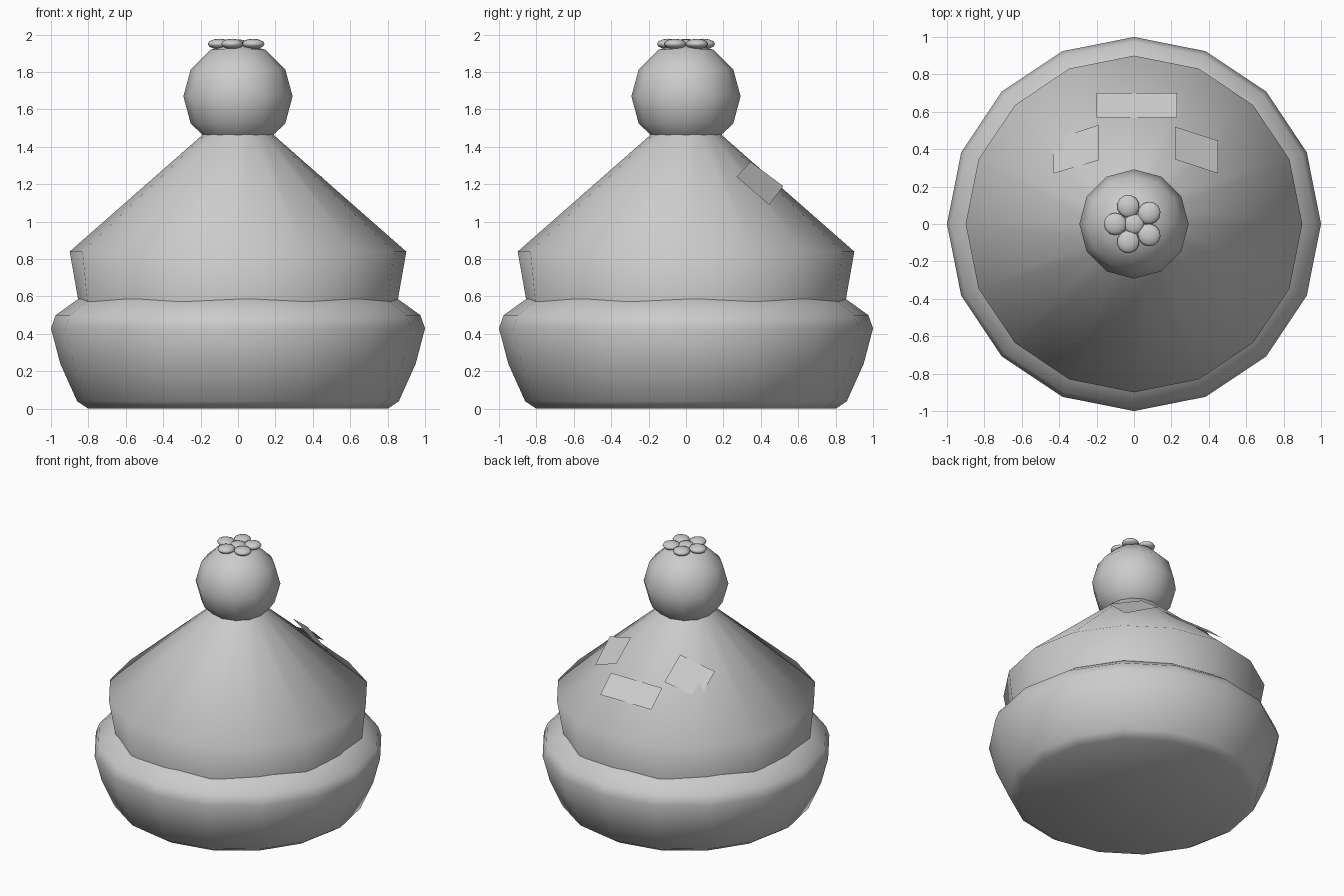
import bpy, bmesh
from math import sin, cos, pi, radians

cube = bpy.data.objects.get("Cube")
if cube:
    bpy.data.objects.remove(cube, do_unlink=True)

GREY = 0.6
clay = bpy.data.materials.new("light grey")
clay.use_nodes = True
clay.diffuse_color = (GREY, GREY, GREY, 1)
clay.node_tree.nodes["Principled BSDF"].inputs["Base Color"].default_value = (GREY, GREY, GREY, 1)


def finish(bm, name, smooth=True):
    mesh = bpy.data.meshes.new(name)
    bm.to_mesh(mesh)
    bm.free()
    mesh.materials.append(clay)
    obj = bpy.data.objects.new(name, mesh)
    bpy.context.collection.objects.link(obj)
    if smooth:
        bpy.ops.object.select_all(action='DESELECT')
        obj.select_set(True)
        bpy.context.view_layer.objects.active = obj
        bpy.ops.object.shade_smooth_by_angle(angle=radians(60))
    return obj


def lathe(name, profile, sides=16):
    """Capped rings; each profile point is radius, height, extra radius on odd corners."""
    bm = bmesh.new()
    rings = []
    for r, z, extra in profile:
        ring = []
        for i in range(sides):
            a = 2 * pi * i / sides
            rr = r + extra * (i % 2)
            ring.append(bm.verts.new((rr * cos(a), rr * sin(a), z)))
        rings.append(ring)
    for low, high in zip(rings, rings[1:]):
        for i in range(sides):
            j = (i + 1) % sides
            bm.faces.new((low[i], low[j], high[j], high[i]))
    bm.faces.new(rings[0][::-1])
    bm.faces.new(rings[-1])
    return finish(bm, name)


def ellipsoid(name, centre, size, turn=0, segments=12, rings=6):
    bm = bmesh.new()
    bmesh.ops.create_uvsphere(bm, u_segments=segments, v_segments=rings, radius=1)
    obj = finish(bm, name)
    obj.location, obj.scale = centre, size
    obj.rotation_euler.z = turn
    return obj


# Rounded brim and conical crown
lathe("brim", [(0.8, 0, 0), (0.86, 0.04, 0), (0.95, 0.24, 0), (1, 0.43, 0),
               (0.975, 0.5, 0), (0.85, 0.59, 0), (0.75, 0.62, 0)])
lathe("crown", [(0.84, 0.5, 0.025), (0.9, 0.84, 0), (0.2, 1.455, 0), (0.15, 1.5, 0)])

# Pompom
ellipsoid("pompom", (0, 0, 1.67), (0.292, 0.292, 0.288))

# Flower on the pompom
ellipsoid("flower_centre", (0, 0, 1.95), (0.055, 0.055, 0.025))
for k in range(5):
    a = pi + k * 2 * pi / 5
    ellipsoid(f"petal_{k + 1}", (0.1 * cos(a), 0.1 * sin(a), 1.95),
              (0.062, 0.06, 0.028), a)

# Flat patches on the back of the crown
patches = {
    "patch_left": [(0.22, 0.52, 1.19), (0.22, 0.345, 1.32), (0.45, 0.27, 1.24), (0.45, 0.445, 1.09)],
    "patch_right": [(-0.19, 0.53, 1.165), (-0.43, 0.45, 1.075), (-0.43, 0.27, 1.21), (-0.19, 0.34, 1.3)],
    "patch_middle": [(-0.2, 0.57, 1.137), (0.23, 0.57, 1.137), (0.23, 0.7, 1.022), (-0.2, 0.7, 1.022)],
}
for name, corners in patches.items():
    bm = bmesh.new()
    face = bm.faces.new([bm.verts.new(c) for c in corners])
    face.normal_update()
    if face.normal.z < 0:
        face.normal_flip()
    finish(bm, name, smooth=False)
